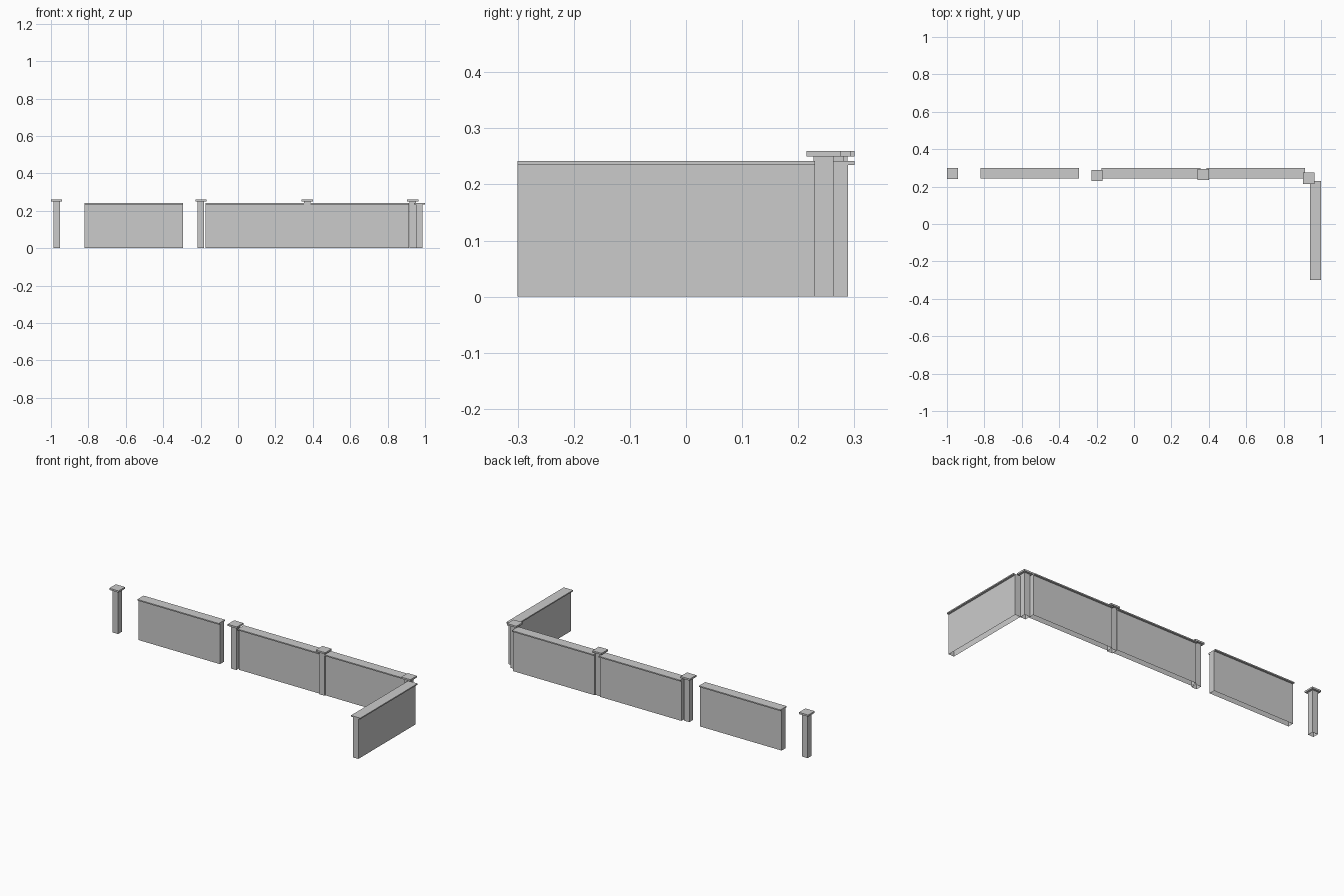
import bpy, bmesh
from mathutils import Matrix, Vector

if "Cube" in bpy.data.objects:
    bpy.data.objects.remove(bpy.data.objects["Cube"])

POST, CAP = 0.035, 0.06   # body thickness and cap width


def add_box(bm, cx, cy, sx, sy, z0, z1, open_ends=False):
    m = Matrix.Translation((cx, cy, (z0 + z1) / 2)) @ Matrix.Diagonal((sx, sy, z1 - z0, 1))
    verts = bmesh.ops.create_cube(bm, size=1, matrix=m)["verts"]
    if open_ends:
        bm.normal_update()
        faces = {f for v in verts for f in v.link_faces if abs(f.normal.z) > 0.9}
        bmesh.ops.delete(bm, geom=list(faces), context="FACES_ONLY")


def build(name, cx, cy, body, cap, z_body, z_top):
    bm = bmesh.new()
    # hollow body, open underneath, closed by the cap slab
    add_box(bm, 0, 0, *body, 0, z_body, open_ends=True)
    add_box(bm, 0, 0, *cap, z_body, z_top)
    mesh = bpy.data.meshes.new(name)
    bm.to_mesh(mesh)
    bm.free()
    ob = bpy.data.objects.new(name, mesh)
    ob.location = Vector((cx, cy, 0))
    bpy.context.collection.objects.link(ob)


# square pillars with overhanging caps
for i, (x, y) in enumerate([(-0.97, 0.27), (-0.198, 0.26), (0.37, 0.264), (0.934, 0.245)]):
    build(f"pillar_{i + 1}", x, y, (POST, POST), (CAP, CAP), 0.25, 0.26)

# back wall panels with coping along the top
LENGTH = 0.527
for i, x in enumerate([-0.557, 0.091, 0.652]):
    build(f"back_wall_{i + 1}", x, 0.271, (LENGTH, POST), (LENGTH, 0.058), 0.235, 0.242)

# side wall panel
build("side_wall", 0.97, -0.035, (POST, 0.53), (CAP, 0.53), 0.235, 0.242)
